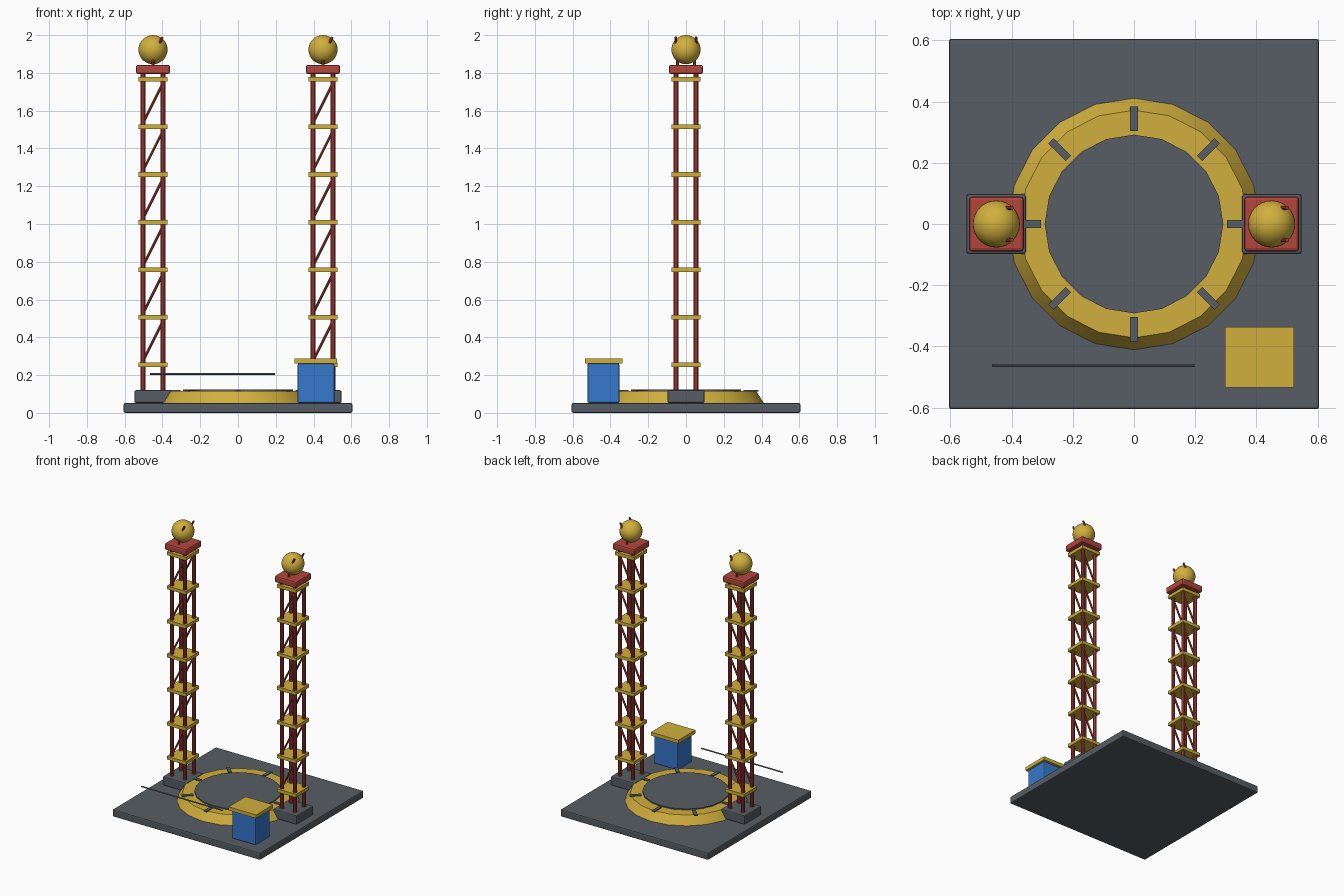
import bpy, bmesh, math
from mathutils import Vector

if "Cube" in bpy.data.objects:
    bpy.data.objects.remove(bpy.data.objects["Cube"])


def material(name, srgb):
    m = bpy.data.materials.new(name)
    lin = [c / 12.92 if c <= 0.04045 else ((c + 0.055) / 1.055) ** 2.4 for c in srgb]
    m.diffuse_color = (*lin, 1)
    m.use_nodes = True
    m.node_tree.nodes["Principled BSDF"].inputs["Base Color"].default_value = m.diffuse_color
    return m


SLATE = material("slate grey", (0.335, 0.365, 0.39))
YELLOW = material("mustard yellow", (0.82, 0.69, 0.24))
RED = material("brick red", (0.70, 0.27, 0.23))
BLUE = material("booth blue", (0.21, 0.47, 0.80))
STEEL = material("steel grey", (0.45, 0.47, 0.53))


def finish(ob, name, mat, smooth=True):
    ob.name = name
    ob.data.materials.append(mat)
    if smooth:
        bpy.ops.object.shade_smooth_by_angle(angle=math.radians(35))
    return ob


def box(name, mat, lo, hi, bevel=0.0, turn=0.0):
    lo, hi = Vector(lo), Vector(hi)
    bpy.ops.mesh.primitive_cube_add(size=1, location=(lo + hi) / 2, rotation=(0, 0, turn))
    ob = bpy.context.object
    ob.scale = hi - lo
    bpy.ops.object.transform_apply(location=False, rotation=False, scale=True)
    if bevel:
        mod = ob.modifiers.new("edge", "BEVEL")
        mod.width = bevel
        mod.segments = 2
    return finish(ob, name, mat, False)


def rod(name, mat, a, b, r, sides=10):
    a, b = Vector(a), Vector(b)
    d = b - a
    bpy.ops.mesh.primitive_cylinder_add(vertices=sides, radius=r, depth=d.length, location=(a + b) / 2)
    ob = bpy.context.object
    ob.rotation_euler = d.to_track_quat("Z", "Y").to_euler()
    return finish(ob, name, mat)


# Ground plate
box("base_plate", SLATE, (-0.605, -0.605, 0), (0.605, 0.605, 0.053), 0.008)

# Round landing pad with sloped rim and dark floor
bpy.ops.mesh.primitive_cone_add(vertices=20, radius1=0.413, radius2=0.372, depth=0.065,
                                location=(0, 0, 0.0825))
finish(bpy.context.object, "pad_rim", YELLOW)
bpy.ops.mesh.primitive_cylinder_add(vertices=20, radius=0.292, depth=0.012, location=(0, 0, 0.117))
finish(bpy.context.object, "pad_floor", SLATE)

# Radial marks around the rim
for i in range(8):
    a = i * math.pi / 4
    x, y = 0.344 * math.cos(a), 0.344 * math.sin(a)
    box("rim_mark", SLATE, (x - 0.04, y - 0.0125, 0.112), (x + 0.04, y + 0.0125, 0.120), 0, a)

# Two lattice towers
LEG = 0.053
DECKS = [0.254 + 0.252 * i for i in range(7)]
for cx in (-0.45, 0.45):
    box("tower_foot", SLATE, (cx - 0.098, -0.098, 0.053), (cx + 0.098, 0.098, 0.12), 0.008)
    for sx in (-LEG, LEG):
        for y in (-LEG, LEG):
            rod("tower_leg", RED, (cx + sx, y, 0.11), (cx + sx, y, 1.81), 0.0135)
    for z in DECKS:
        box("tower_deck", YELLOW, (cx - 0.078, -0.078, z - 0.012), (cx + 0.078, 0.078, z + 0.012))
    for z0, z1 in zip(DECKS, DECKS[1:]):
        for y in (-LEG, LEG):
            rod("tower_brace", RED, (cx - LEG, y, z0 + 0.02), (cx + LEG, y, z1 - 0.02), 0.007, 8)
    box("tower_cap", RED, (cx - 0.09, -0.09, 1.794), (cx + 0.09, 0.09, 1.843), 0.011)

    # Ball with small supports and horns
    bpy.ops.mesh.primitive_uv_sphere_add(segments=32, ring_count=16, radius=0.077,
                                         location=(cx, 0, 1.923))
    finish(bpy.context.object, "ball", YELLOW)
    for y in (-0.046, 0.046):
        rod("ball_support", RED, (cx, y, 1.838), (cx, y, 1.878), 0.008)
    for y in (-0.053, 0.053):
        rod("ball_horn", RED, (cx + 0.033, y, 1.957), (cx + 0.051, y, 1.99), 0.007)

# Control booth with flat roof
box("booth_body", BLUE, (0.315, -0.522, 0.053), (0.51, -0.352, 0.262), 0.008)
box("booth_roof", YELLOW, (0.298, -0.535, 0.261), (0.523, -0.337, 0.287))

# Thin horizontal rail
rod("rail", STEEL, (-0.465, -0.463, 0.206), (0.197, -0.463, 0.206), 0.005, 8)
